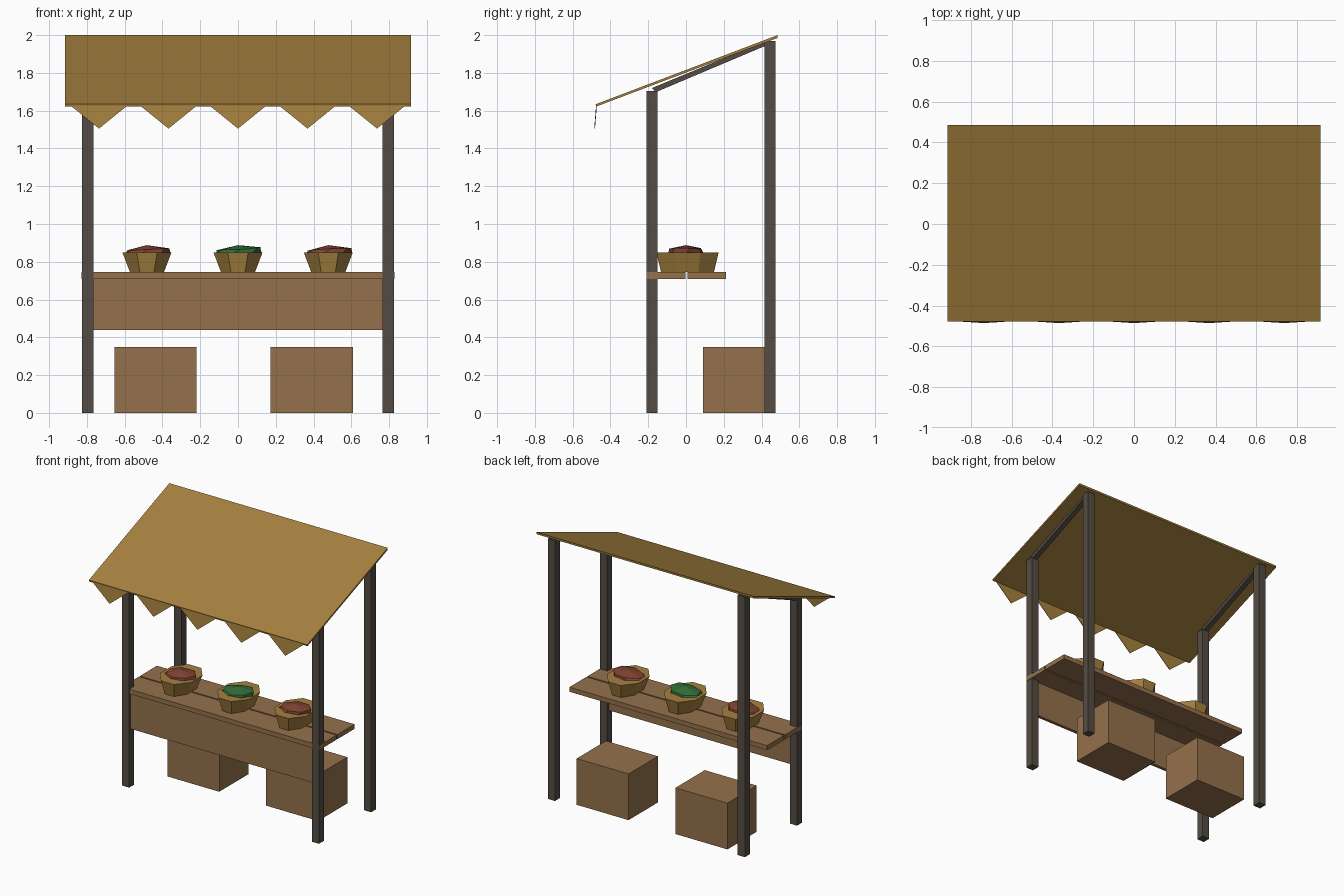
import bpy, math, random

if "Cube" in bpy.data.objects:
    bpy.data.objects.remove(bpy.data.objects["Cube"])
random.seed(4)


def material(name, rgb):
    m = bpy.data.materials.new(name)
    m.diffuse_color = (*rgb, 1)
    m.use_nodes = True
    m.node_tree.nodes["Principled BSDF"].inputs["Base Color"].default_value = m.diffuse_color
    return m


CANVAS = material("ochre canvas", (0.38, 0.22, 0.05))
WOOD = material("brown wood", (0.30, 0.165, 0.072))
DARK = material("dark timber", (0.09, 0.073, 0.058))
RED = material("red produce", (0.22, 0.058, 0.034))
GREEN = material("green produce", (0.032, 0.16, 0.04))


def mesh(name, verts, faces, mat):
    me = bpy.data.meshes.new(name)
    me.from_pydata(verts, [], faces)
    me.materials.append(mat)
    ob = bpy.data.objects.new(name, me)
    bpy.context.collection.objects.link(ob)
    return ob


def extrude_x(name, profile, x0, x1, mat):
    """Extrude a counter-clockwise (y, z) profile along x."""
    n = len(profile)
    verts = [(x, y, z) for x in (x0, x1) for y, z in profile]
    faces = [tuple(reversed(range(n))), tuple(range(n, 2 * n))]
    faces += [(i, (i + 1) % n, (i + 1) % n + n, i + n) for i in range(n)]
    return mesh(name, verts, faces, mat)


def box(name, x0, x1, y0, y1, z0, z1, mat):
    return extrude_x(name, [(y0, z0), (y1, z0), (y1, z1), (y0, z1)], x0, x1, mat)


# Posts and sloping rafters on both sides
for side, x in (("left", -0.795), ("right", 0.795)):
    a, b = x - 0.03, x + 0.03
    box(f"front_post_{side}", a, b, -0.21, -0.15, 0, 1.705, DARK)
    box(f"back_post_{side}", a, b, 0.415, 0.475, 0, 1.97, DARK)
    extrude_x(f"rafter_{side}", [(-0.16, 1.698), (0.42, 1.943), (0.42, 1.968), (-0.18, 1.72)],
              x - 0.02, x + 0.02, DARK)

# Sloping canopy
extrude_x("canopy", [(-0.475, 1.622), (0.485, 1.985), (0.485, 2.0), (-0.478, 1.634)],
          -0.915, 0.915, CANVAS)

# Hanging pennants along the front edge
for i in range(5):
    c = (i - 2) * 0.368
    top = [(c - 0.152, 1.628), (c, 1.505), (c + 0.152, 1.628)]
    verts = [(x, y - (1.628 - z) * 0.08, z) for y in (-0.476, -0.472) for x, z in top]
    mesh(f"pennant_{i + 1}", verts,
         [(0, 1, 2), (5, 4, 3), (0, 3, 4, 1), (1, 4, 5, 2), (2, 5, 3, 0)], CANVAS)

# Counter planks and front board
box("counter_plank_front", -0.828, 0.828, -0.208, -0.003, 0.71, 0.745, WOOD)
box("counter_plank_back", -0.828, 0.828, 0.008, 0.212, 0.71, 0.745, WOOD)
box("front_board", -0.767, 0.767, -0.195, -0.17, 0.44, 0.71, WOOD)

# Storage crates
box("crate_left", -0.655, -0.22, 0.09, 0.44, 0, 0.35, WOOD)
box("crate_right", 0.173, 0.608, 0.09, 0.44, 0, 0.35, WOOD)


def ring(cx, cy, z, rx, ry, n, turn=0.0):
    return [(cx + rx * math.cos(math.tau * i / n + turn),
             cy + ry * math.sin(math.tau * i / n + turn), z) for i in range(n)]


# Tapered baskets heaped with produce
for name, cx, mat in (("left", -0.482, RED), ("middle", 0, GREEN), ("right", 0.478, RED)):
    n = 8
    k = 1 / math.cos(math.pi / n)
    verts = ring(cx, 0.008, 0.745, 0.09 * k, 0.14 * k, n, math.pi / n)
    verts += ring(cx, 0.008, 0.85, 0.13 * k, 0.165 * k, n, math.pi / n)
    faces = [tuple(reversed(range(n))), tuple(range(n, 2 * n))]
    faces += [(i, (i + 1) % n, (i + 1) % n + n, i + n) for i in range(n)]
    mesh(f"basket_{name}", verts, faces, CANVAS)

    # Uneven low heap with a faceted crown
    n = 7
    low = ring(cx, 0.0, 0.846, 0.125, 0.095, n)
    mid = [(x + random.uniform(-.01, .01), y, z + 0.016 + 0.06 * (x - cx) + random.uniform(-.003, .004))
           for x, y, z in ring(cx + 0.006, 0.0, 0.85, 0.12, 0.09, n, 0.2)]
    verts = low + mid + [(cx, 0.0, 0.888)]
    faces = [tuple(reversed(range(n)))]
    for i in range(n):
        j = (i + 1) % n
        faces += [(i, j, j + n, i + n), (i + n, j + n, 2 * n)]
    mesh(f"produce_{name}", verts, faces, mat)
